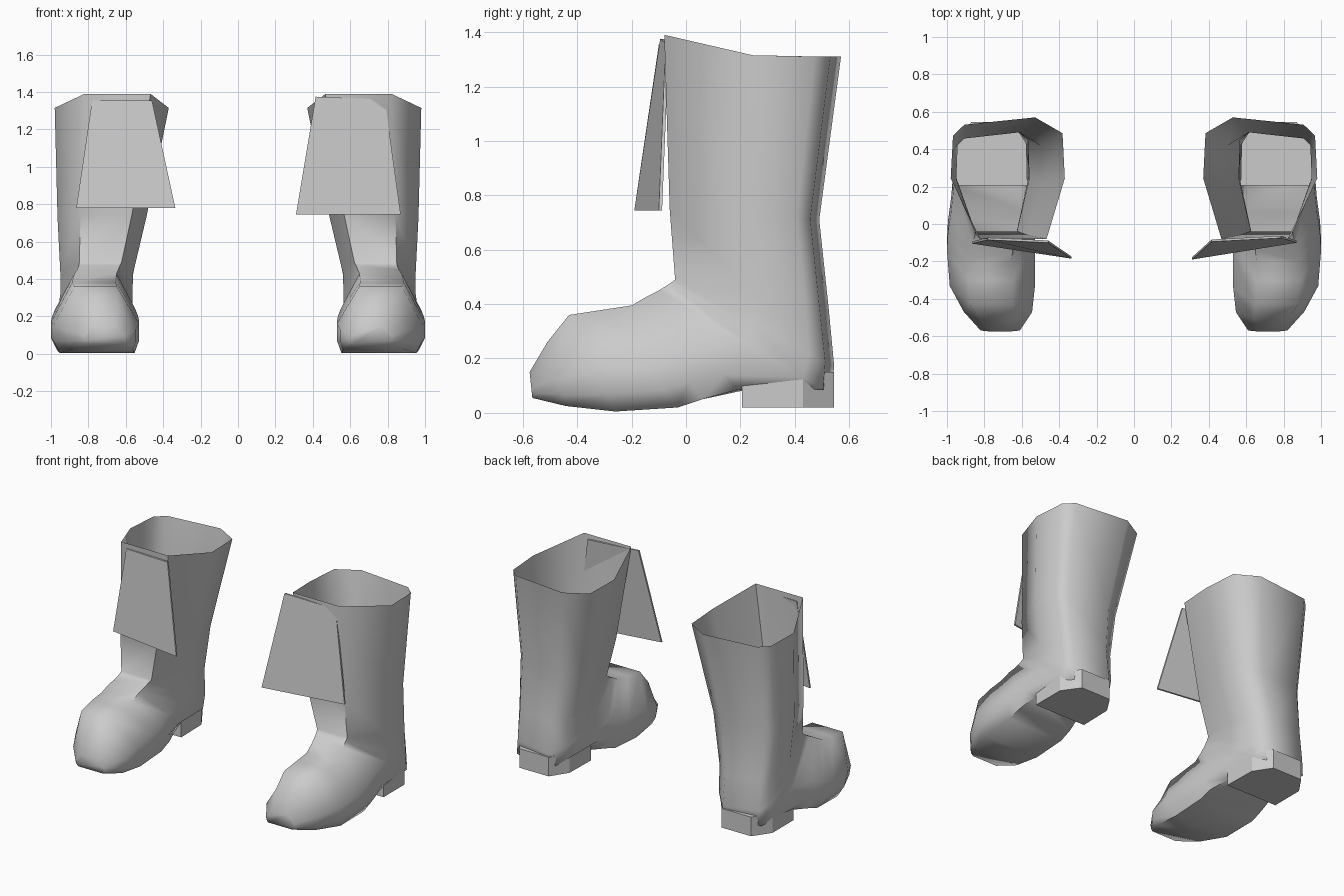
import bpy
import bmesh
import math
from mathutils import Vector

cube = bpy.data.objects.get("Cube")
if cube:
    bpy.data.objects.remove(cube, do_unlink=True)

grey = bpy.data.materials.new("plain grey")
grey.use_nodes = True
grey.diffuse_color = (0.6, 0.6, 0.6, 1)
grey.node_tree.nodes["Principled BSDF"].inputs["Base Color"].default_value = (0.6, 0.6, 0.6, 1)

# Cross-sections: (inner-to-outer fraction, front/top-to-back/bottom fraction)
SHAFT = [(0.16, 0), (0.74, 0), (1, 0.5), (0.98, 0.85), (0.88, 0.94),
         (0.26, 1), (0.02, 0.87), (0, 0.5)]
FOOT = [(0.26, 0), (0.76, 0), (1, 0.58), (1, 0.82), (0.93, 1),
        (0.05, 1), (0, 0.82), (0, 0.55)]

# Rings: front/top y, z; back/bottom y, z; inner x, outer x; shaft-to-foot blend
RINGS = [
    (-0.08, 1.39, 0.57, 1.24, 0.37, 0.98, 0),
    (-0.06, 0.75, 0.49, 0.71, 0.49, 0.965, 0),
    (-0.04, 0.49, 0.525, 0.38, 0.56, 0.95, 0),
    (-0.06, 0.475, 0.545, 0.17, 0.565, 0.95, 0.1),
    (-0.10, 0.45, 0.53, 0.07, 0.565, 0.96, 0.3),
    (-0.14, 0.43, 0.20, 0.08, 0.55, 0.98, 0.7),
    (-0.20, 0.395, 0.06, 0.05, 0.535, 0.995, 1),
    (-0.30, 0.38, -0.03, 0.02, 0.53, 1.0, 1),
    (-0.43, 0.36, -0.26, 0.005, 0.53, 0.985, 1),
    (-0.51, 0.26, -0.44, 0.025, 0.545, 0.91, 1),
    (-0.575, 0.15, -0.565, 0.055, 0.61, 0.82, 1),
]

# Heel outline seen from below
HEEL = [(0.57, 0.205), (0.95, 0.205), (0.95, 0.43), (0.87, 0.545),
        (0.65, 0.545), (0.575, 0.43)]


def finish(bm, name, angle):
    bmesh.ops.recalc_face_normals(bm, faces=bm.faces)
    mesh = bpy.data.meshes.new(name)
    bm.to_mesh(mesh)
    bm.free()
    mesh.materials.append(grey)
    obj = bpy.data.objects.new(name, mesh)
    bpy.context.collection.objects.link(obj)
    bpy.ops.object.select_all(action="DESELECT")
    obj.select_set(True)
    bpy.context.view_layer.objects.active = obj
    bpy.ops.object.shade_smooth_by_angle(angle=math.radians(angle))
    return obj


def loft(bm, loops):
    rows = [[bm.verts.new(p) for p in loop] for loop in loops]
    for a, b in zip(rows, rows[1:]):
        for i in range(len(a)):
            j = (i + 1) % len(a)
            bm.faces.new((a[i], a[j], b[j], b[i]))
    return rows


def make_boot(side, label):
    # Open shaft bending into the closed foot
    loops = []
    for k, (fy, fz, by, bz, xi, xo, w) in enumerate(RINGS):
        loop = []
        for s, f in zip(SHAFT, FOOT):
            u, t = Vector(s).lerp(Vector(f), w)
            z = fz + t * (bz - fz)
            if k == 0:
                z = max(z, 1.31)  # level back half of the rim
            loop.append((side * (xi + u * (xo - xi)), fy + t * (by - fy), z))
        loops.append(loop)
    bm = bmesh.new()
    rows = loft(bm, loops)
    bm.faces.new(rows[-1])
    finish(bm, label + "_boot", 65)

    # Low heel block
    bm = bmesh.new()
    rows = loft(bm, [[(side * x, y, z) for x, y in HEEL] for z in (0.02, 0.15)])
    for row in rows:
        bm.faces.new(row)
    finish(bm, label + "_heel", 30)


def make_flap(label, corners):
    # Thin hanging panel, thickened backwards
    bm = bmesh.new()
    rows = loft(bm, [corners, [(x, y + 0.012, z) for x, y, z in corners]])
    for row in rows:
        bm.faces.new(row)
    finish(bm, label + "_flap", 30)


make_boot(-1, "right")
make_boot(1, "left")
make_flap("right", [(-0.78, -0.085, 1.355), (-0.46, -0.1, 1.355),
                    (-0.335, -0.185, 0.78), (-0.865, -0.105, 0.78)])
make_flap("left", [(0.415, -0.095, 1.375), (0.785, -0.075, 1.36),
                   (0.87, -0.1, 0.745), (0.31, -0.19, 0.745)])
